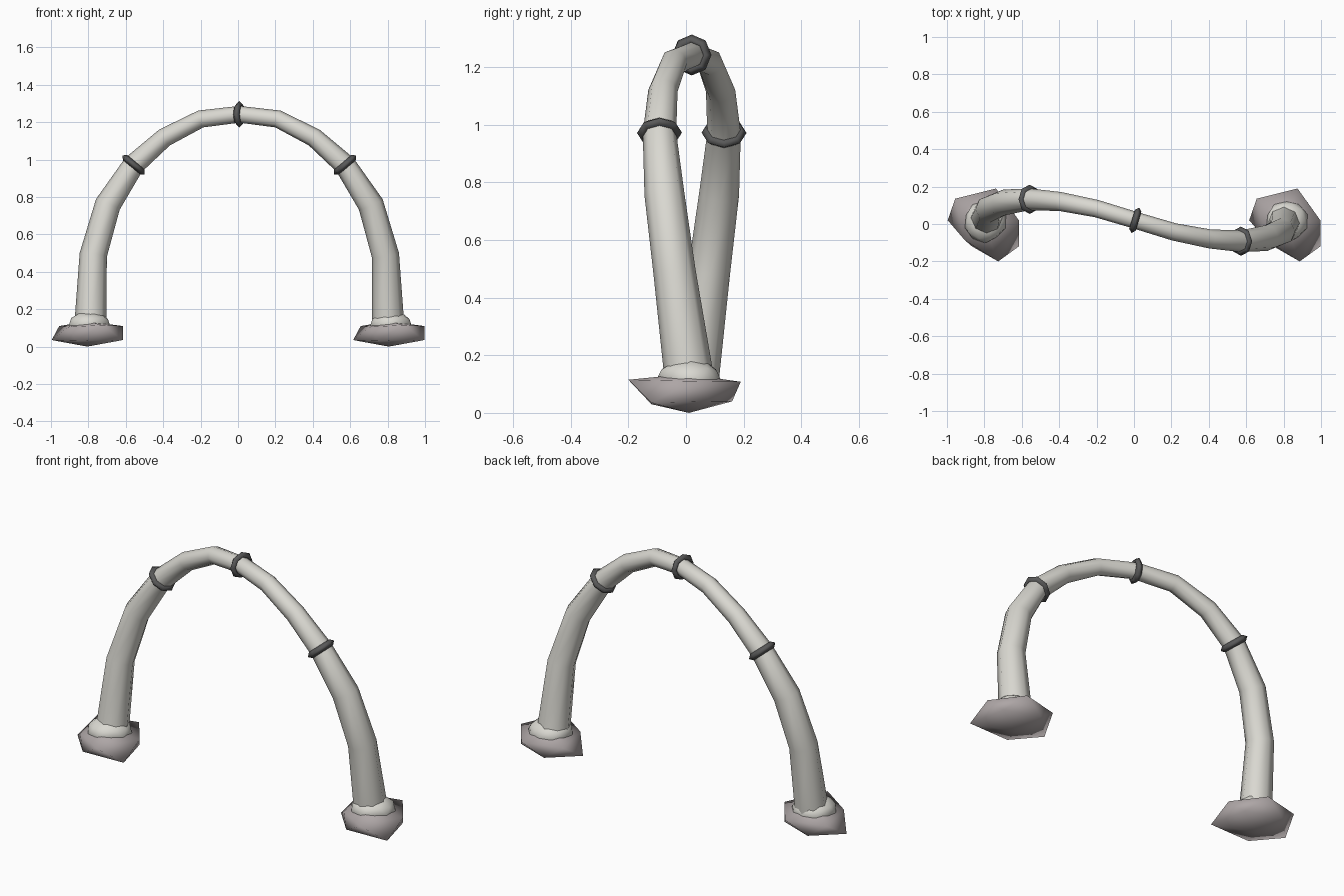
import bpy, bmesh, random
from math import cos, sin, pi
from mathutils import Vector

if "Cube" in bpy.data.objects:
    bpy.data.objects.remove(bpy.data.objects["Cube"])

random.seed(4)
CENTRE = Vector((0.007, 0.02, 0))


def material(name, rgb):
    m = bpy.data.materials.new(name)
    m.diffuse_color = (*rgb, 1)
    m.use_nodes = True
    m.node_tree.nodes["Principled BSDF"].inputs["Base Color"].default_value = m.diffuse_color
    return m


PALE = material("pale_stone", (0.70, 0.69, 0.64))
ROCK = material("grey_rock", (0.42, 0.38, 0.38))
DARK = material("dark_metal", (0.10, 0.10, 0.10))


def make(name, verts, faces, mat):
    me = bpy.data.meshes.new(name)
    me.from_pydata(verts, [], faces)
    bm = bmesh.new()
    bm.from_mesh(me)
    bmesh.ops.recalc_face_normals(bm, faces=bm.faces)
    for f in bm.faces:
        f.smooth = len(f.verts) < 5
    bm.to_mesh(me)
    bm.free()
    me.materials.append(mat)
    ob = bpy.data.objects.new(name, me)
    bpy.context.collection.objects.link(ob)
    return ob


# Centre line of one half, foot to apex: x, y, z, radius
half = [(.795, -.005, .06, .086), (.795, -.013, .15, .083), (.781, -.06, .49, .072),
        (.703, -.095, .76, .068), (.565, -.112, .972, .057), (.400, -.10, 1.118, .050),
        (.206, -.062, 1.217, .046), (0, 0, 1.242, .044)]
# The other half is the same line turned half a turn about z
path = [(-x, -y, z, r) for x, y, z, r in half] + half[-2::-1]
pts = [Vector(p[:3]) + CENTRE for p in path]


def frame(i):
    t = (pts[min(i + 1, len(pts) - 1)] - pts[max(i - 1, 0)]).normalized()
    side = (Vector((0, 1, 0)) - t * t.y).normalized()
    return t, side, t.cross(side)


# Arch: tapered tube swept along the line
N = 8
verts, faces = [], []
for i, p in enumerate(pts):
    t, s, u = frame(i)
    r = path[i][3] * 1.02
    for k in range(N):
        a = 2 * pi * k / N
        verts.append(p + s * (cos(a) * r) + u * (sin(a) * r))
for i in range(len(pts) - 1):
    for k in range(N):
        a, b = i * N + k, i * N + (k + 1) % N
        faces.append((a, b, b + N, a + N))
faces += [tuple(range(N)), tuple(range(len(verts) - N, len(verts)))]
make("arch_tube", verts, faces, PALE)


# Collars: eight-sided rings with a diamond section
def collar(name, i, major, minor):
    t, s, u = frame(i)
    v, f = [], []
    for k in range(8):
        a = 2 * pi * k / 8
        out = s * cos(a) + u * sin(a)
        for j in range(4):
            b = pi / 2 * j
            v.append(pts[i] + out * (major + minor * cos(b)) + t * (minor * sin(b)))
    for k in range(8):
        for j in range(4):
            n = (k + 1) % 8
            f.append((k * 4 + j, n * 4 + j, n * 4 + (j + 1) % 4, k * 4 + (j + 1) % 4))
    make(name, v, f, DARK)


collar("left_collar", 4, .060, .018)
collar("apex_collar", 7, .053, .018)
collar("right_collar", 10, .060, .018)

# Foot rocks: irregular flattened icosahedra, two rings of five
lower = [(.19, -.12, .035), (.14, .09, .04), (-.05, .16, .04), (-.19, .02, .035), (-.06, -.12, .03)]
upper = [(.19, .02, .11), (.068, .19, .108), (-.15, .135, .11), (-.10, -.085, .105), (.08, -.20, .115)]
rock = [(0, .01, 0)] + lower + upper + [(0, 0, .135)]
rock_faces = []
for i in range(5):
    n = (i + 1) % 5
    rock_faces += [(0, 1 + n, 1 + i), (1 + i, 1 + n, 6 + i), (1 + n, 6 + n, 6 + i), (6 + i, 6 + n, 11)]
# Mounds: lumpy pale stone where tube meets rock
bm = bmesh.new()
bmesh.ops.create_icosphere(bm, subdivisions=2, radius=1)
bm.verts.index_update()
lump = []
for v in bm.verts:
    q = v.co * random.uniform(.93, 1.07)
    lump.append(Vector((q.x * .112, q.y * .112, .115 + q.z * .072)))
lump_faces = [tuple(v.index for v in f.verts) for f in bm.faces]
bm.free()

for side, x in (("left", -.806), ("right", .806)):
    make(side + "_foot_rock", [Vector(p) + Vector((x, 0, 0)) for p in rock], rock_faces, ROCK)
    make(side + "_foot_mound", [p + Vector((x + .01, .015, 0)) for p in lump], lump_faces, PALE)
